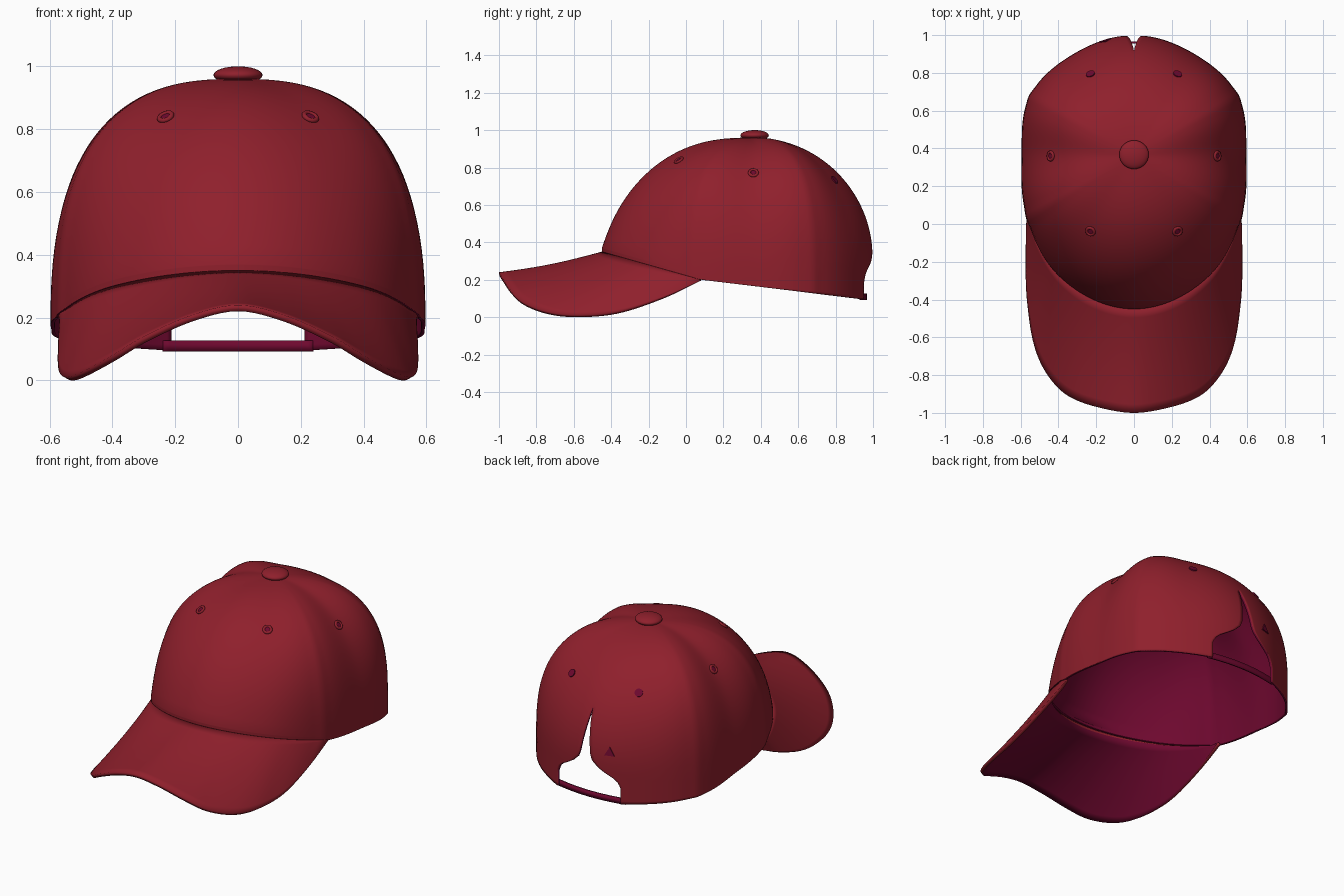
import bpy, bmesh
from math import sin, cos, asin, pi, radians, degrees, exp
from mathutils import Vector

if "Cube" in bpy.data.objects:
    bpy.data.objects.remove(bpy.data.objects["Cube"])


def material(name, rgb):
    m = bpy.data.materials.new(name)
    m.use_nodes = True
    m.diffuse_color = (*rgb, 1)
    m.node_tree.nodes["Principled BSDF"].inputs["Base Color"].default_value = (*rgb, 1)
    return m


RED = material("red cloth", (0.275, 0.014, 0.025))
MAROON = material("maroon lining", (0.155, 0.0025, 0.028))


def spline(points, u):
    """Smooth curve through evenly spaced points, u in 0..1."""
    last = len(points) - 1
    k = min(int(u * last), last - 1)
    f = u * last - k
    a, b, c, d = (Vector(points[abs(i) if i <= last else 2 * last - i]) for i in range(k - 1, k + 3))
    return 0.5 * (2 * b + (c - a) * f + (2 * a - 5 * b + 4 * c - d) * f**2 + (3 * b - a - 3 * c + d) * f**3)


def linear(table, x):
    for (x0, y0), (x1, y1) in zip(table, table[1:]):
        if x <= x1:
            return y0 + (y1 - y0) * max(0, (x - x0) / (x1 - x0))
    return table[-1][1]


def smooth(ob, angle):
    bpy.ops.object.select_all(action='DESELECT')
    ob.select_set(True)
    bpy.context.view_layer.objects.active = ob
    bpy.ops.object.shade_smooth_by_angle(angle=radians(angle))


def sheet(name, rows, thickness, mats, edge=0, flip=False):
    """Grid of points made into a cloth sheet with a lining on its back."""
    bm = bmesh.new()
    grid = [[bm.verts.new(p) for p in row] for row in rows]
    for top, low in zip(grid, grid[1:]):
        for j in range(len(top) - 1):
            quad = [top[j], top[j + 1], low[j + 1], low[j]]
            bm.faces.new(quad[::-1] if flip else quad)
    bmesh.ops.remove_doubles(bm, verts=bm.verts, dist=0.0005)
    me = bpy.data.meshes.new(name)
    bm.to_mesh(me)
    bm.free()
    ob = bpy.data.objects.new(name, me)
    bpy.context.collection.objects.link(ob)
    for m in mats:
        me.materials.append(m)
    solid = ob.modifiers.new("thickness", 'SOLIDIFY')
    solid.thickness = thickness
    solid.offset = -1
    solid.material_offset = len(mats) - 1
    solid.material_offset_rim = edge
    smooth(ob, 45)


# Crown shape every 30 degrees from back to front: radius, straight band, roundness, lean
CENTRE_Y, TOP = 0.36, 0.96
SHAPE = [(0.64, 0.22, 2.0, 0), (0.628, 0.17, 2.2, 0), (0.637, 0.12, 2.65, 0), (0.595, 0.03, 2.35, 0),
         (0.655, 0.02, 2.65, 0.02), (0.755, 0.02, 2.5, 0.17), (0.81, 0.02, 2.65, 0.25)]
UPPER, LOWER = 30, 10


def rim_height(y):
    return 0.2 + (0.08 - y) * (0.283 if y < 0.08 else 0.12)


def crown_point(angle, row):
    """Point at an angle from the back and a row from the apex to the rim."""
    b = min(angle, 360 - angle)
    radius, band, n, lean = spline(SHAPE, b / 180)
    radius *= 1 + 0.008 * sum(exp(-((b - seam) / 3) ** 2) for seam in (60, 120))
    rim = rim_height(CENTRE_Y + radius * cos(radians(b)))
    if row <= UPPER:
        t = row / UPPER * pi / 2
        h = max(0, cos(t)) ** (2 / n)
        r = radius * (1 - lean * h) * sin(t) ** (2 / n)
        z = rim + band + (TOP - rim - band) * h
    else:
        r, z = radius, rim + band * (1 - (row - UPPER) / LOWER)
    a = radians(angle)
    return Vector((r * sin(a), CENTRE_Y + r * cos(a), z))


# Half width of the back opening by height, ending in a narrow slit
GAP = [(0.09, 0.22), (0.2, 0.22), (0.24, 0.205), (0.27, 0.17), (0.30, 0.1),
       (0.34, 0.05), (0.38, 0.035), (0.63, 0)]


def crown_row(row):
    start = degrees(asin(linear(GAP, crown_point(0, row).z) / 0.64))
    half = []
    for a in range(0, 181, 2):
        half.append(crown_point(start + (60 - start) * a / 60 if a < 60 else a, row))
    return half + [Vector((-p.x, p.y, p.z)) for p in half[-2::-1]]


sheet("crown", [crown_row(r) for r in range(UPPER + LOWER + 1)], 0.012, [RED, MAROON], edge=1)

# Brim: curved sheet from the crown rim to the outer edge
EDGE = [(0, -1.0, 0.24), (0.15, -0.98, 0.207), (0.3, -0.935, 0.14), (0.4, -0.87, 0.08),
        (0.485, -0.755, 0.033), (0.535, -0.62, 0.012), (0.562, -0.45, 0.016), (0.573, -0.3, 0.045),
        (0.573, -0.1, 0.115), (0.568, 0.08, 0.195)]
full_edge = [(-x, y, z) for x, y, z in EDGE[:0:-1]] + EDGE
brim = []
STEPS = 12
for i in range(STEPS + 1):
    v = i / STEPS
    row = []
    for j in range(97):
        u = j / 96
        inner = crown_point(180 - 64 * (2 * u - 1), UPPER + LOWER)
        inner.x *= 0.99
        p = inner.lerp(spline(full_edge, u), v)
        p.z -= 0.012 * sin(pi * v) * (1 - abs(2 * u - 1))
        row.append(p)
    brim.append(row)
sheet("brim", brim, 0.02, [RED, MAROON], flip=True)

# Strap closing the back opening, its ends tucked inside the crown
strap = []
for z in (0.127, 0.092):
    strap.append([(x / 50, 0.967 - 0.5 * (x / 50) ** 2, z) for x in range(-12, 13)])
sheet("back_strap", strap, 0.012, [MAROON])

# Top button
bpy.ops.mesh.primitive_uv_sphere_add(segments=32, ring_count=16, location=(0, 0.367, 0.972))
button = bpy.context.object
button.name = "top_button"
button.scale = (0.078, 0.076, 0.028)
button.data.materials.append(RED)
smooth(button, 60)


def surface_frame(angle, row):
    """Point on the crown, its outward normal and the matching rotation."""
    along = crown_point(angle + 2, row) - crown_point(angle - 2, row)
    down = crown_point(angle, row + 1) - crown_point(angle, row - 1)
    normal = along.cross(down).normalized()
    return crown_point(angle, row), normal, normal.to_track_quat('Z', 'Y').to_euler()


def plate(name, angle, row, sides, radius):
    p, normal, turn = surface_frame(angle, row)
    bpy.ops.mesh.primitive_cylinder_add(vertices=sides, radius=radius, depth=0.009,
                                        location=p + normal * 0.001, rotation=turn)
    bpy.context.object.name = name
    bpy.context.object.data.materials.append(MAROON)


# Eyelets: dark hole on each panel, with a stitched ring on the front and sides
def eyelet(name, angle, distance, ringed):
    row = min((r / 10 for r in range(10, UPPER * 10)), key=lambda r: abs(
        (crown_point(angle, r).xy - Vector((0, CENTRE_Y))).length - distance))
    plate(name + "_hole", angle, row, 16, 0.016 if ringed else 0.024)
    if ringed:
        p, normal, turn = surface_frame(angle, row)
        bpy.ops.mesh.primitive_torus_add(major_segments=20, minor_segments=8, major_radius=0.021,
                                         minor_radius=0.008, location=p + normal * 0.003, rotation=turn)
        bpy.context.object.name = name + "_ring"
        bpy.context.object.data.materials.append(RED)
        smooth(bpy.context.object, 60)


for place, angle, distance, ringed in (("front", 150, 0.46, True), ("side", 90, 0.44, True),
                                       ("back", 28, 0.49, False)):
    eyelet("left_" + place + "_eyelet", angle, distance, ringed)
    eyelet("right_" + place + "_eyelet", 360 - angle, distance, ringed)

# Small patch of lining showing beside the slit
plate("back_patch", 346, 27, 3, 0.035)
